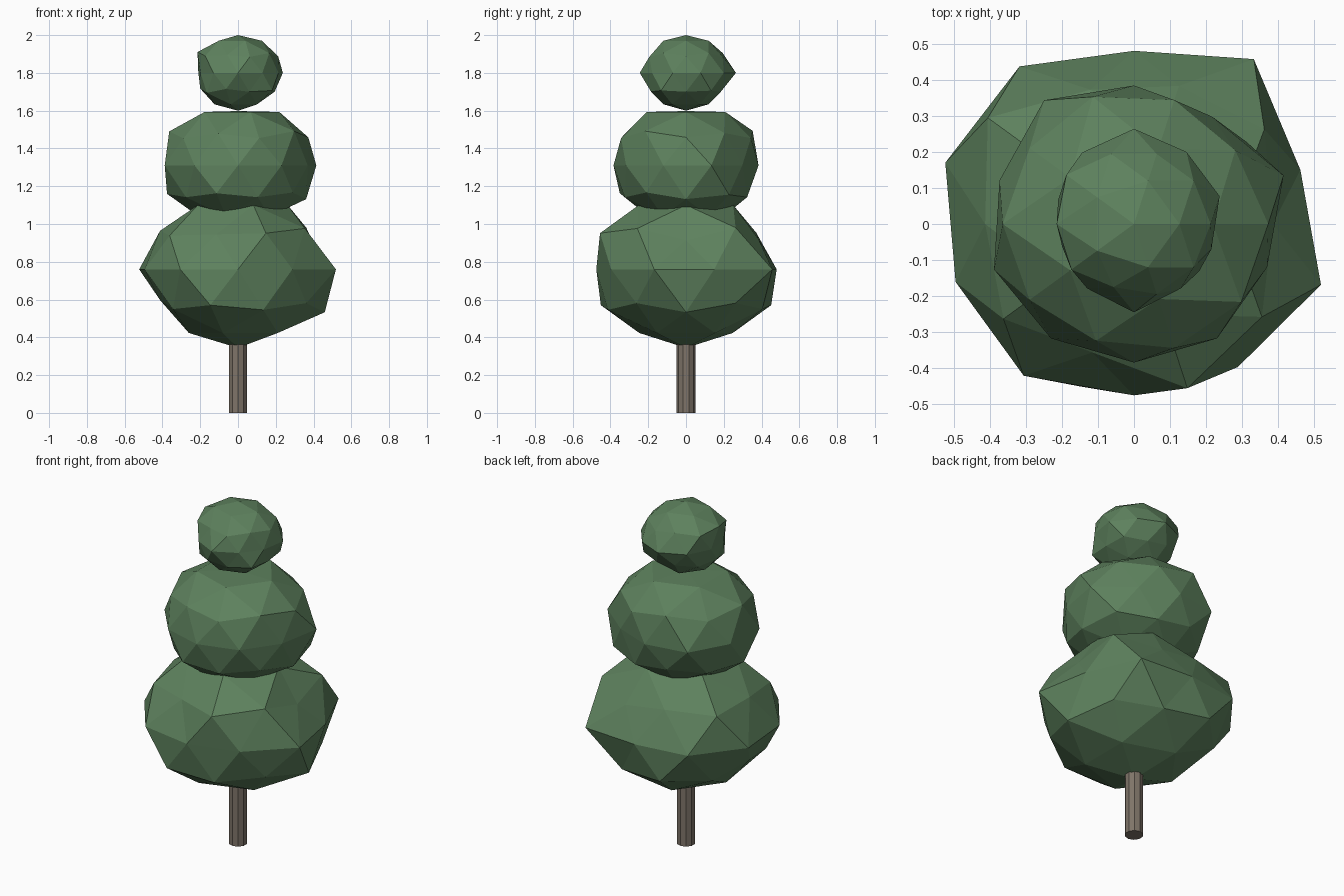
import bpy, bmesh, math

if "Cube" in bpy.data.objects:
    bpy.data.objects.remove(bpy.data.objects["Cube"])


def material(name, rgb):
    m = bpy.data.materials.new(name)
    m.diffuse_color = (*rgb, 1)
    m.use_nodes = True
    m.node_tree.nodes["Principled BSDF"].inputs["Base Color"].default_value = m.diffuse_color
    return m


def finish(bm, name, mat):
    mesh = bpy.data.meshes.new(name)
    bm.to_mesh(mesh)
    bm.free()
    mesh.materials.append(mat)
    obj = bpy.data.objects.new(name, mesh)
    bpy.context.collection.objects.link(obj)
    return obj


def foliage(name, z, radius, height, equator, upper, lower, caps, poles=(1, 1)):
    """Lumpy icosphere: radial factors every 36 degrees around each band."""
    bm = bmesh.new()
    bmesh.ops.create_icosphere(bm, subdivisions=2, radius=1)
    for v in bm.verts:
        step = math.degrees(math.atan2(v.co.y, v.co.x)) / 36
        side = 0 if v.co.z > 0 else 1
        h = abs(v.co.z)
        if h > 0.95:
            f = poles[side]
        elif h > 0.7:
            f = caps[side]
        elif h > 0.2:
            f = (upper, lower)[side][round(step) % 10]
        else:
            f = equator[round(step - 0.5) % 10]
        v.co = (v.co.x * radius * f, v.co.y * radius * f,
                z + v.co.z * height * f)
    return finish(bm, name, green)


green = material("leaf_green", (0.11, 0.22, 0.11))
brown = material("bark", (0.21, 0.175, 0.14))

# Trunk
bm = bmesh.new()
bmesh.ops.create_cone(bm, cap_ends=True, segments=10, radius1=0.05,
                      radius2=0.05, depth=0.4)
bmesh.ops.translate(bm, verts=bm.verts, vec=(0, 0, 0.2))
finish(bm, "trunk", brown)

# Three tiers of foliage, bottom to top
foliage("lower_foliage", 0.76, 0.5, 0.4,
        equator=[.97, 1.13, .96, 1.08, 1.10, 1.04, 1.04, .95, .98, 1.09],
        upper=[.86, 1.05, .9, .92, 1.12, .97, 1, .88, 1.07, 1.03],
        lower=[1.08, 1, 1, 1.06, 1, .92, 1, 1.06, 1.02, 1],
        caps=(1, .99), poles=(.95, 1.04))
foliage("middle_foliage", 1.31, 0.4, 0.32,
        equator=[1.09, .92, .96, 1.06, .98, 1.02, .98, .96, .98, .97],
        upper=[1.04, 1.02, 1.01, 1.09, 1, 1.07, 1, 1, 1.01, 1.08],
        lower=[1.06, 1.08, 1, .98, 1, 1.05, 1, 1.03, 1, 1],
        caps=(1.04, .99), poles=(.9, 1))
foliage("top_foliage", 1.8, 0.24, 0.2,
        equator=[1.04, 1.03, 1.1, 1.02, .92, .87, .92, 1.02, .92, .94],
        upper=[.99, 1, .95, 1, 1.08, 1.05, 1, .9, .95, 1],
        lower=[.95, 1.05, .95, .95, .95, .93, 1, .95, .95, 1.04],
        caps=(1, .98))
